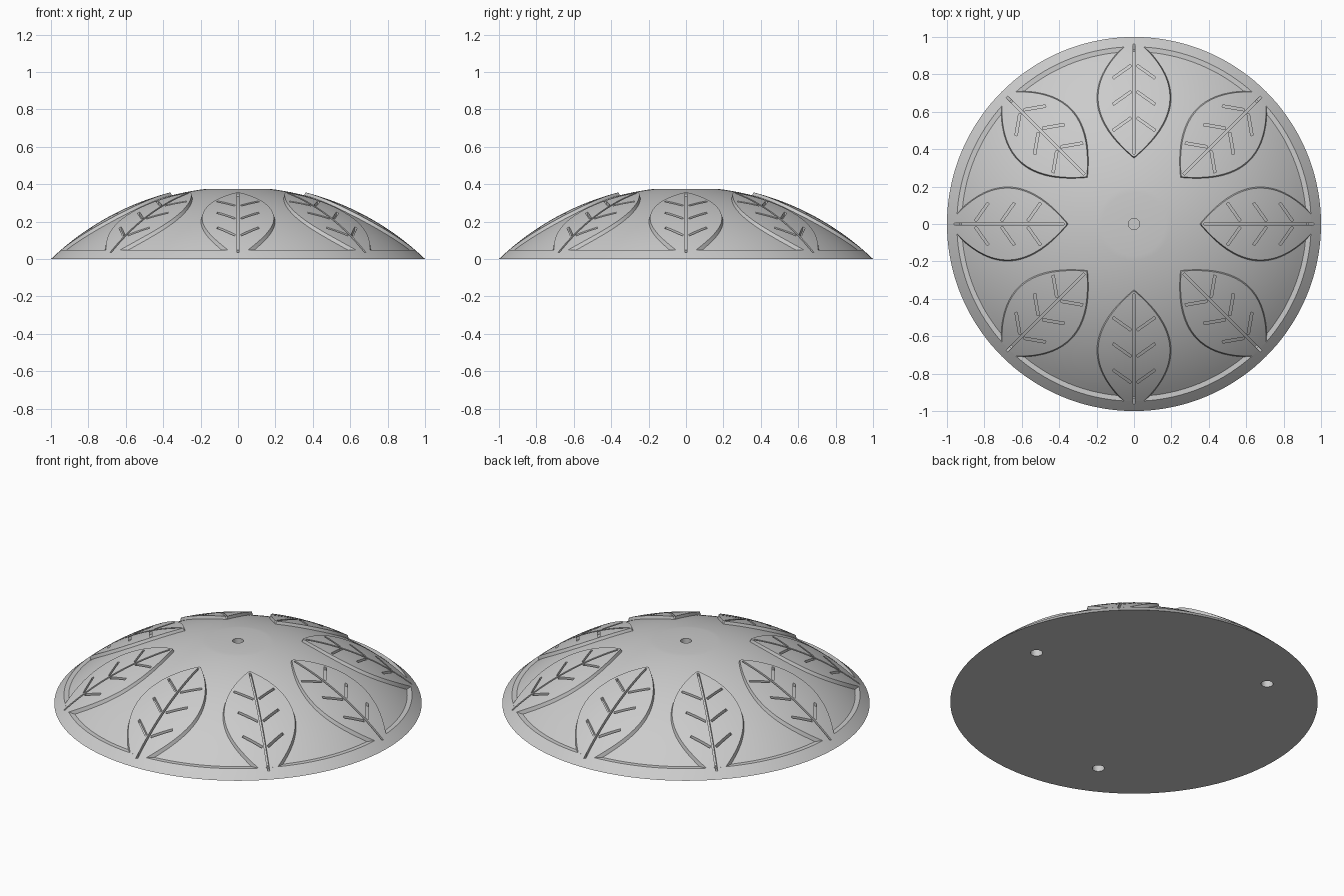
import bpy, bmesh
from math import sin, cos, pi, sqrt, radians, atan2, hypot
from mathutils import Matrix, Vector

if "Cube" in bpy.data.objects:
    bpy.data.objects.remove(bpy.data.objects["Cube"])

CENTRE = 1.043                      # depth of the sphere centre below the base
R_OUT = sqrt(1 + CENTRE ** 2)       # rim and leaf surface
R_IN = R_OUT - 0.017                # recessed dome surface
LEDGE, FLAT = 0.048, 0.375          # heights of rim ledge and flattened crown
LEAF_IN, LEAF_LEN, LEAF_HALF = 0.35, 0.65, 0.2

grey = bpy.data.materials.new("light_grey")
grey.use_nodes = True
grey.diffuse_color = (0.6, 0.6, 0.6, 1)
grey.node_tree.nodes["Principled BSDF"].inputs["Base Color"].default_value = grey.diffuse_color


def height(radius, r):
    return sqrt(radius ** 2 - r ** 2) - CENTRE


def radius_at(radius, z):
    return sqrt(radius ** 2 - (z + CENTRE) ** 2)


def add_object(name, bm):
    bmesh.ops.recalc_face_normals(bm, faces=bm.faces)
    mesh = bpy.data.meshes.new(name)
    bm.to_mesh(mesh)
    bm.free()
    mesh.materials.append(grey)
    obj = bpy.data.objects.new(name, mesh)
    bpy.context.collection.objects.link(obj)
    return obj


def carve(obj, bm):
    """Subtract the cutter shapes from obj and drop the cutter."""
    cutter = add_object("cutter", bm)
    cutter.hide_render = True
    mod = obj.modifiers.new("carve", 'BOOLEAN')
    mod.operation, mod.solver, mod.object = 'DIFFERENCE', 'EXACT', cutter
    graph = bpy.context.evaluated_depsgraph_get()
    mesh = bpy.data.meshes.new_from_object(obj.evaluated_get(graph))
    obj.modifiers.clear()
    obj.data = mesh
    bpy.data.objects.remove(cutter)


def smooth(obj):
    bpy.ops.object.select_all(action='DESELECT')
    obj.select_set(True)
    bpy.context.view_layer.objects.active = obj
    bpy.ops.object.shade_smooth_by_angle(angle=radians(25))


def add_bar(bm, a, b, width, z, depth, matrix=Matrix()):
    """A box running from point a to point b in plan."""
    dx, dy = b[0] - a[0], b[1] - a[1]
    place = (Matrix.Translation(((a[0] + b[0]) / 2, (a[1] + b[1]) / 2, z))
             @ Matrix.Rotation(atan2(dy, dx), 4, 'Z')
             @ Matrix.Diagonal((hypot(dx, dy), width, depth, 1)))
    bmesh.ops.create_cube(bm, size=1, matrix=matrix @ place)


def add_hole(bm, x, y, z, radius, depth):
    bmesh.ops.create_cone(bm, cap_ends=True, segments=32, radius1=radius, radius2=radius,
                          depth=depth, matrix=Matrix.Translation((x, y, z)))


# Dome body: revolved profile with rim, ledge and flattened crown
rim_r, dome_r = radius_at(R_OUT, LEDGE), radius_at(R_IN, LEDGE)
crown_r = radius_at(R_IN, FLAT)
profile = [(0, 0), (1, 0)]
profile += [(r, height(R_OUT, r)) for r in (0.98, rim_r)]
STEPS = 28
for i in range(STEPS + 1):
    r = dome_r + (crown_r - dome_r) * i / STEPS
    profile.append((r, height(R_IN, r)))
profile.append((0, FLAT))
bm = bmesh.new()
verts = [bm.verts.new((r, 0, z)) for r, z in profile]
edges = [bm.edges.new(pair) for pair in zip(verts, verts[1:])]
bmesh.ops.spin(bm, geom=verts + edges, cent=(0, 0, 0), axis=(0, 0, 1),
               angle=2 * pi, steps=144, use_merge=True)
bmesh.ops.remove_doubles(bm, verts=bm.verts, dist=1e-4)
dome = add_object("dome_body", bm)

# Crown hole, three holes underneath, and stem ends notched into the rim
holes = bmesh.new()
add_hole(holes, 0, 0, FLAT, 0.03, 0.16)
for k in range(3):
    a = radians(5 + 120 * k)
    add_hole(holes, 0.75 * cos(a), 0.75 * sin(a), 0, 0.033, 0.14)
for k in range(8):
    add_bar(holes, (0.935, 0), (0.962, 0), 0.012, 0.05, 0.032, Matrix.Rotation(k * pi / 4, 4, 'Z'))
carve(dome, holes)
smooth(dome)


# Leaf: curved plate with sloping edges, ending flush with the rim
def half_width(x):
    t = (x - LEAF_IN) / LEAF_LEN
    return max(0, 4 * LEAF_HALF * t * (1 - t))


def leaf_row(bm, r, surface, inset, lift):
    x = r
    for _ in range(12):
        x = sqrt(r * r - half_width(x) ** 2)
    spread = max(0, half_width(x) - inset) / r
    spread = atan2(spread, sqrt(max(0.01, 1 - spread ** 2)))
    z = height(surface, r) + lift
    return [bm.verts.new((r * cos(spread * v), r * sin(spread * v), z))
            for v in [j / COLS * 2 - 1 for j in range(COLS + 1)]]


ROWS, COLS = 36, 12
bm = bmesh.new()
top, bottom = [], []
for i in range(ROWS + 1):
    s = i / ROWS
    r = LEAF_IN + (rim_r - LEAF_IN) * (0.3 * s * s + 0.7 * s)
    bottom.append(leaf_row(bm, r, R_IN, 0, -0.006))
    top.append(leaf_row(bm, r + 0.012 * (1 - s), R_OUT, 0.008, 0))


def quad_strip(a, b):
    for j in range(len(a) - 1):
        bm.faces.new((a[j], a[j + 1], b[j + 1], b[j]))


for i in range(ROWS):
    quad_strip(top[i], top[i + 1])
    quad_strip(bottom[i + 1], bottom[i])
for side in (0, COLS):
    quad_strip([row[side] for row in top], [row[side] for row in bottom])
for end in (0, ROWS):
    quad_strip(top[end], bottom[end])
bmesh.ops.remove_doubles(bm, verts=bm.verts, dist=1e-5)
bmesh.ops.dissolve_degenerate(bm, edges=bm.edges, dist=1e-5)
leaf = add_object("leaf_1", bm)

# Leaf veins: midrib and three pairs of branches, cut down to the dome
veins = bmesh.new()
add_bar(veins, (LEAF_IN + 0.025, 0), (1, 0), 0.012, 0.2, 1)
for apex in (0.86, 0.72, 0.58):
    for side in (-1, 1):
        add_bar(veins, (apex - 0.012, 0.016 * side), (apex - 0.08, 0.112 * side), 0.013, 0.2, 1)
carve(leaf, veins)
smooth(leaf)

# Ring of eight leaves
for k in range(1, 8):
    copy = bpy.data.objects.new(f"leaf_{k + 1}", leaf.data)
    copy.rotation_euler.z = k * pi / 4
    bpy.context.collection.objects.link(copy)
